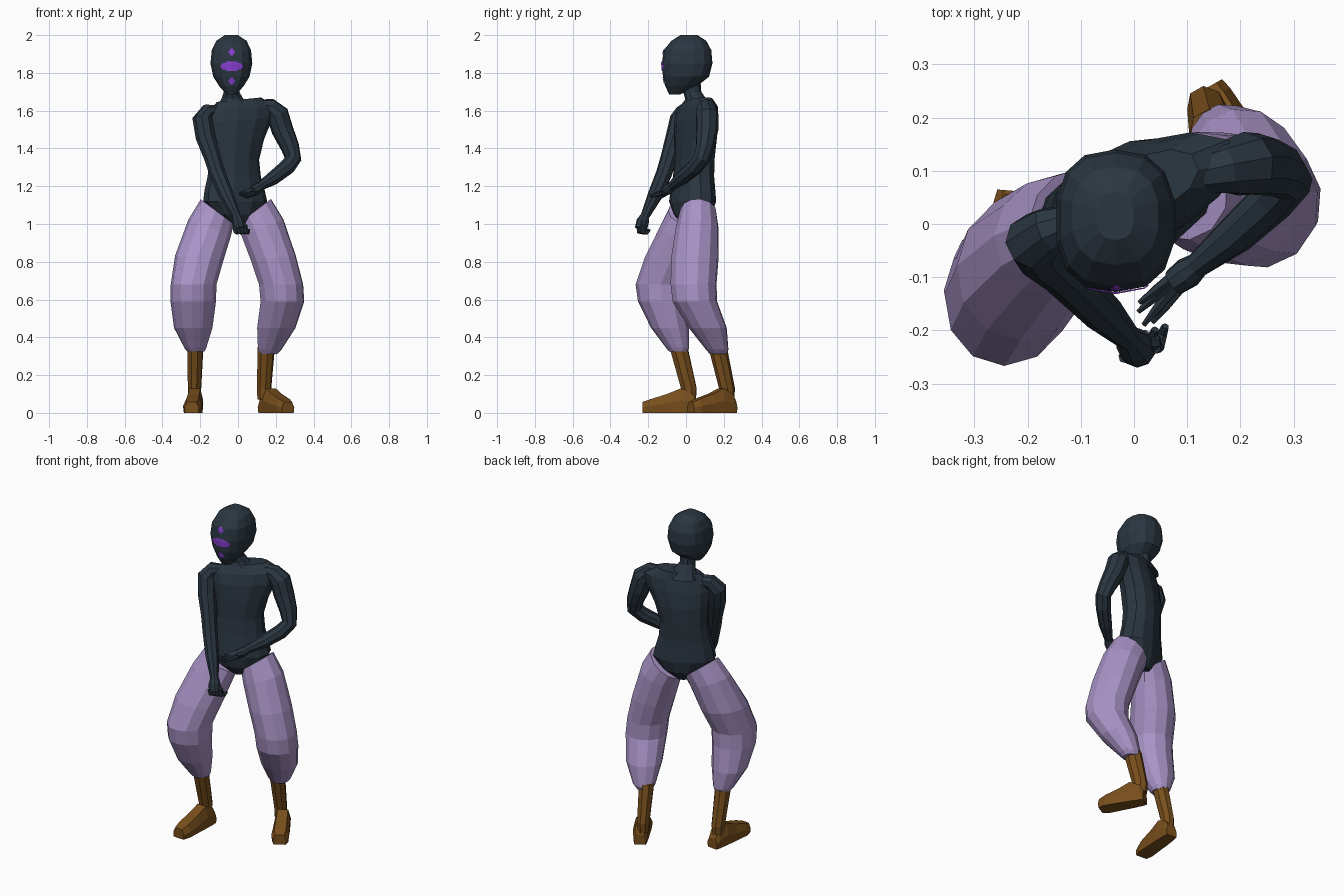
import bpy, bmesh, math
from mathutils import Vector, Quaternion
from mathutils.bvhtree import BVHTree


def material(name, rgb):
    m = bpy.data.materials.new(name)
    m.diffuse_color = (*rgb, 1)
    return m


SLATE = material("dark slate", (0.024, 0.037, 0.052))
LILAC = material("lilac cloth", (0.39, 0.29, 0.56))
BROWN = material("brown leather", (0.19, 0.078, 0.012))
PURPLE = material("bright purple", (0.25, 0.05, 0.65))
YAW = math.radians(25)


def finish(bm, name, mat):
    bmesh.ops.recalc_face_normals(bm, faces=bm.faces[:])
    me = bpy.data.meshes.new(name)
    bm.to_mesh(me)
    me.materials.append(mat)
    ob = bpy.data.objects.new(name, me)
    bpy.context.collection.objects.link(ob)
    return ob


def skin(bm, rings):
    """Join rings of points into a closed skin."""
    rows = [[bm.verts.new(p) for p in r] for r in rings]
    n = len(rows[0])
    for a, b in zip(rows, rows[1:]):
        for i in range(n):
            j = (i + 1) % n
            bm.faces.new((a[i], a[j], b[j], b[i]))
    bm.faces.new(rows[0])
    bm.faces.new(rows[-1])


def spow(v, p):
    return math.copysign(abs(v) ** p, v)


def stack(bm, levels, sides=12, yaw=0.0, power=1.0):
    """Level: x, y, z, half width, half depth, sideways tilt."""
    rings = []
    for x, y, z, rx, ry, tilt in levels:
        ring = []
        for i in range(sides):
            a = 2 * math.pi * (i + 0.5) / sides
            u, v = rx * spow(math.cos(a), power), ry * spow(math.sin(a), power)
            dx = u * math.cos(yaw) - v * math.sin(yaw)
            dy = u * math.sin(yaw) + v * math.cos(yaw)
            ring.append((x + dx, y + dy, z + tilt * dx))
        rings.append(ring)
    skin(bm, rings)


def tube(bm, path, sides=8):
    """Path point: x, y, z, radius; rings follow the path direction."""
    pts = [Vector(p[:3]) for p in path]
    last = len(pts) - 1
    side, old, rings = None, None, []
    for i, p in enumerate(pts):
        t = (pts[min(i + 1, last)] - pts[max(i - 1, 0)]).normalized()
        if side is None:
            side = t.orthogonal().normalized()
        else:
            side = old.rotation_difference(t) @ side
        old, r = t, path[i][3]
        rings.append([p + Quaternion(t, 2 * math.pi * k / sides) @ side * r
                      for k in range(sides)])
    skin(bm, rings)


# Torso, with a pointed seat between the legs
bm = bmesh.new()
stack(bm, [(-0.01, 0.035, 0.995, 0.04, 0.06, 0),
           (-0.01, 0.035, 1.05, 0.125, 0.092, 0),
           (-0.015, 0.035, 1.12, 0.178, 0.105, 0),
           (-0.018, 0.037, 1.18, 0.167, 0.1, 0),
           (-0.02, 0.04, 1.25, 0.147, 0.096, 0),
           (-0.02, 0.045, 1.34, 0.136, 0.096, 0),
           (-0.01, 0.05, 1.45, 0.155, 0.098, 0),
           (0.01, 0.055, 1.55, 0.185, 0.09, 0.06),
           (0.02, 0.06, 1.61, 0.19, 0.076, 0.1),
           (0.005, 0.065, 1.658, 0.125, 0.055, 0.1)], 12, YAW, 0.9)
finish(bm, "torso", SLATE)

# Neck
bm = bmesh.new()
stack(bm, [(-0.015, 0.06, 1.62, 0.1, 0.075, 0), (-0.03, 0.05, 1.665, 0.06, 0.055, 0),
           (-0.034, 0.033, 1.7, 0.043, 0.048, 0),
           (-0.035, 0.02, 1.78, 0.045, 0.055, 0)], 10)
finish(bm, "neck", SLATE)

# Head
bm = bmesh.new()
stack(bm, [(-0.035, -0.06, 1.685, 0.026, 0.028, 0),
           (-0.035, -0.025, 1.73, 0.066, 0.085, 0),
           (-0.035, 0.0, 1.78, 0.098, 0.122, 0),
           (-0.035, 0.006, 1.85, 0.113, 0.134, 0),
           (-0.035, 0.008, 1.92, 0.106, 0.126, 0),
           (-0.035, 0.015, 1.97, 0.082, 0.092, 0),
           (-0.035, 0.015, 2.0, 0.035, 0.045, 0)], 14, 0, 0.8)
tree = BVHTree.FromBMesh(bm)
finish(bm, "head", SLATE)

# Painted face marks: small plates laid onto the front of the head
CELL = 0.006
for name, mz, rx, rz in (("eye_band", 1.835, 0.06, 0.025),
                         ("forehead_dot", 1.91, 0.018, 0.016),
                         ("chin_dot", 1.757, 0.018, 0.016)):
    bm = bmesh.new()
    grid = {}

    def vert(i, k):
        if (i, k) not in grid:
            x, z = -0.033 + i * CELL, mz + k * CELL
            hit = tree.ray_cast(Vector((x, -1, z)), Vector((0, 1, 0)))[0]
            grid[i, k] = bm.verts.new((x, hit.y - 0.004, z))
        return grid[i, k]

    for i in range(-11, 11):
        for k in range(-5, 5):
            if ((i + 0.5) * CELL / rx) ** 2 + ((k + 0.5) * CELL / rz) ** 2 < 1:
                bm.faces.new([vert(i + a, k + b)
                              for a, b in ((0, 0), (1, 0), (1, 1), (0, 1))])
    finish(bm, name, PURPLE)

# Arms, from inside the shoulder to the palm
ARMS = {
    "right": [(-0.1, 0.01, 1.6, 0.03), (-0.16, -0.012, 1.592, 0.045),
              (-0.188, -0.032, 1.555, 0.054),
              (-0.172, -0.055, 1.46, 0.053), (-0.135, -0.09, 1.35, 0.045),
              (-0.11, -0.115, 1.27, 0.043), (-0.06, -0.165, 1.15, 0.039),
              (-0.01, -0.215, 1.045, 0.024), (0.0, -0.228, 1.015, 0.034),
              (0.008, -0.238, 0.975, 0.033)],
    "left": [(0.1, 0.09, 1.625, 0.035), (0.17, 0.105, 1.615, 0.05),
             (0.21, 0.112, 1.58, 0.061),
             (0.235, 0.112, 1.5, 0.059), (0.275, 0.1, 1.41, 0.05),
             (0.292, 0.082, 1.345, 0.044), (0.26, 0.045, 1.3, 0.043),
             (0.19, -0.02, 1.245, 0.038), (0.118, -0.078, 1.2, 0.024),
             (0.1, -0.092, 1.185, 0.03), (0.075, -0.11, 1.175, 0.026)],
}
for side, path in ARMS.items():
    bm = bmesh.new()
    tube(bm, path, 9)
    finish(bm, side + "_arm", SLATE)

# Fingers: open on the left hand, curled on the right hand
bm = bmesh.new()
for a, b in (((0.075, -0.098, 1.183), (0.01, -0.148, 1.165)),
             ((0.072, -0.108, 1.178), (0.008, -0.165, 1.155)),
             ((0.076, -0.118, 1.172), (0.018, -0.19, 1.15)),
             ((0.084, -0.122, 1.163), (0.035, -0.185, 1.142)),
             ((0.1, -0.1, 1.165), (0.045, -0.13, 1.14))):
    m = [(p + q) / 2 for p, q in zip(a, b)]
    tube(bm, [(*a, 0.012), (*m, 0.01), (*b, 0.005)], 6)
finish(bm, "left_fingers", SLATE)
bm = bmesh.new()
for i in range(4):
    x, y = -0.018 + 0.019 * i, -0.25 + 0.006 * i
    tube(bm, [(x, y, 0.985, 0.012), (x + 0.006, y, 0.958, 0.012),
              (x + 0.014, y + 0.025, 0.953, 0.01), (x + 0.02, y + 0.04, 0.97, 0.007)], 6)
tube(bm, [(0.015, -0.225, 1.015, 0.012), (0.04, -0.225, 0.99, 0.012),
          (0.045, -0.215, 0.965, 0.006)], 6)
finish(bm, "right_fingers", SLATE)

# Baggy trouser legs, cut high on the outside of the hip
LEGS = {
    "right": [(-0.11, 0.005, 1.065, 0.086, 0.1, -0.75), (-0.15, -0.025, 0.98, 0.112, 0.115, -0.4),
              (-0.205, -0.08, 0.82, 0.127, 0.14, -0.1), (-0.235, -0.133, 0.68, 0.12, 0.135, 0),
              (-0.237, -0.128, 0.59, 0.12, 0.127, 0), (-0.237, -0.085, 0.45, 0.102, 0.1, 0),
              (-0.226, -0.045, 0.345, 0.058, 0.062, 0), (-0.224, -0.04, 0.325, 0.046, 0.05, 0)],
    "left": [(0.085, 0.066, 1.065, 0.09, 0.098, 0.75), (0.13, 0.06, 0.98, 0.112, 0.115, 0.4),
             (0.187, 0.047, 0.82, 0.12, 0.128, 0.1), (0.228, 0.04, 0.68, 0.118, 0.124, 0),
             (0.235, 0.047, 0.59, 0.117, 0.12, 0), (0.203, 0.115, 0.45, 0.103, 0.102, 0),
             (0.168, 0.165, 0.335, 0.064, 0.06, 0), (0.162, 0.17, 0.312, 0.048, 0.045, 0)],
}
for side, levels in LEGS.items():
    bm = bmesh.new()
    stack(bm, levels, 12, YAW if side == "left" else -0.3)
    finish(bm, side + "_trouser_leg", LILAC)

# Boots: a leaning shaft and a wedge-shaped foot from heel to toe
BOOTS = {
    "right": ((-0.226, -0.04), (-0.23, 0.015), (-0.222, 0.062), (-0.245, -0.228)),
    "left": ((0.15, 0.167), (0.138, 0.217), (0.135, 0.255), (0.265, 0.025)),
}
for side, (top, ankle, heel, toe) in BOOTS.items():
    bm = bmesh.new()
    stack(bm, [(*ankle, 0.07, 0.034, 0.04, 0), (*ankle, 0.13, 0.037, 0.044, 0),
               (*top, 0.35, 0.045, 0.051, 0)], 8, math.atan2(toe[0] - heel[0], heel[1] - toe[1]))
    h, t = Vector((*heel, 0)), Vector((*toe, 0))
    across = (t - h).cross(Vector((0, 0, 1))).normalized()
    rings = []
    for f, w, z in ((0, 0.035, 0.06), (0.08, 0.04, 0.1), (0.3, 0.045, 0.13),
                    (0.55, 0.047, 0.1), (0.85, 0.05, 0.073), (1, 0.038, 0.058)):
        c = h.lerp(t, f)
        rings.append([c + across * w * s + Vector((0, 0, z * k)) for s, k in
                      ((-0.9, 0), (0.9, 0), (1, 0.5), (0.65, 1), (-0.65, 1), (-1, 0.5))])
    skin(bm, rings)
    finish(bm, side + "_boot", BROWN)
